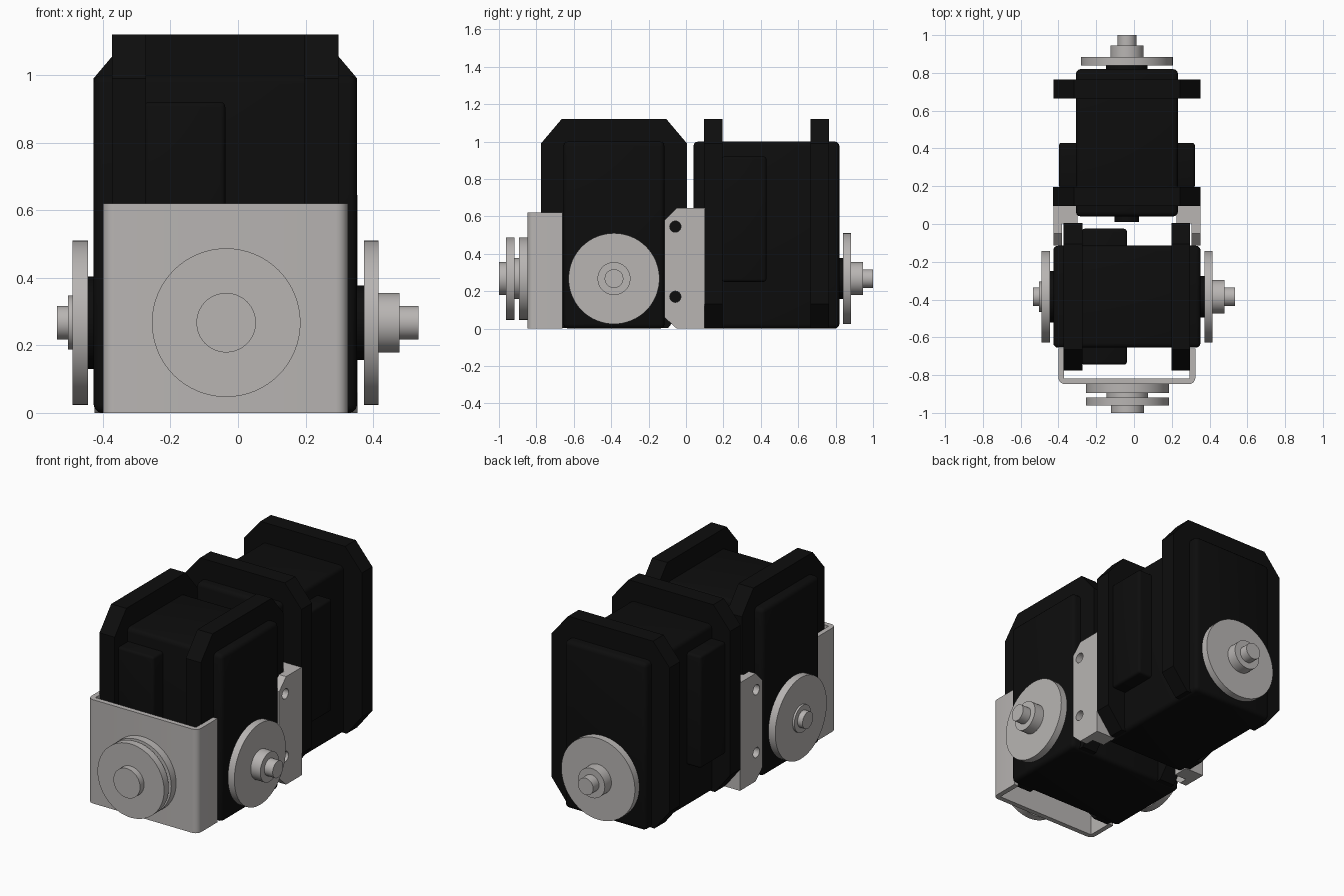
import bpy, bmesh, math
from mathutils import Matrix, Vector

if "Cube" in bpy.data.objects:
    bpy.data.objects.remove(bpy.data.objects["Cube"])


def material(name, rgb):
    m = bpy.data.materials.new(name)
    m.use_nodes = True
    m.diffuse_color = (*rgb, 1)
    m.node_tree.nodes["Principled BSDF"].inputs["Base Color"].default_value = (*rgb, 1)
    return m


BLACK = material("black_plastic", (0.004, 0.004, 0.004))
GREY = material("grey_metal", (0.48, 0.46, 0.45))


def finish(name, bm, mat, matrix=Matrix(), smooth=True):
    bmesh.ops.recalc_face_normals(bm, faces=bm.faces)
    me = bpy.data.meshes.new(name)
    bm.to_mesh(me)
    bm.free()
    me.transform(matrix)
    me.materials.append(mat)
    ob = bpy.data.objects.new(name, me)
    bpy.context.collection.objects.link(ob)
    if smooth:
        bpy.ops.object.select_all(action='DESELECT')
        ob.select_set(True)
        bpy.context.view_layer.objects.active = ob
        bpy.ops.object.shade_smooth_by_angle(angle=math.radians(35))
    return ob


def box(name, lo, hi, mat, matrix=Matrix(), bevel=0):
    bm = bmesh.new()
    bmesh.ops.create_cube(bm, size=1)
    for v in bm.verts:
        v.co = Vector([(a + b) / 2 + c * (b - a) for a, b, c in zip(lo, hi, v.co)])
    if bevel:
        bmesh.ops.bevel(bm, geom=bm.edges[:], offset=bevel, segments=3,
                        profile=0.5, affect='EDGES')
    return finish(name, bm, mat, matrix, bool(bevel))


def extrude(name, points, axis, start, end, mat, matrix=Matrix()):
    """Closed outline pushed along x (outline in y, z) or z (outline in x, y)."""
    bm = bmesh.new()
    place = (lambda p: (start, p[0], p[1])) if axis == 'x' else (lambda p: (p[0], p[1], start))
    face = bm.faces.new([bm.verts.new(place(p)) for p in points])
    new = bmesh.ops.extrude_face_region(bm, geom=[face])["geom"]
    step = Vector((1, 0, 0) if axis == 'x' else (0, 0, 1)) * (end - start)
    bmesh.ops.translate(bm, vec=step, verts=[g for g in new if isinstance(g, bmesh.types.BMVert)])
    return finish(name, bm, mat, matrix)


def lathe(name, profile, mat, matrix=Matrix()):
    """Stepped round part along local x at shaft height; profile is (x, radius)."""
    bm = bmesh.new()
    pts = [(profile[0][0], 0)] + profile + [(profile[-1][0], 0)]
    vs = [bm.verts.new((x, r, 0)) for x, r in pts]
    es = [bm.edges.new(p) for p in zip(vs, vs[1:])]
    bmesh.ops.spin(bm, geom=vs + es, cent=(0, 0, 0), axis=(1, 0, 0),
                   angle=math.tau, steps=64)
    bmesh.ops.remove_doubles(bm, verts=bm.verts, dist=1e-5)
    return finish(name, bm, mat, matrix @ Matrix.Translation((0, 0, SHAFT_Z)))


SHAFT_Z = 0.267
FRONT = Matrix.Translation((-0.0375, -0.385, 0))
REAR = Matrix.Translation((-0.0375, 0.43, 0)) @ Matrix.Rotation(math.pi / 2, 4, 'Z')

# Outline of the mounting flange around each servo case
FLANGE = [(-.39, .13), (-.29, .004), (.29, .004), (.39, .13),
          (.39, .99), (.28, 1.12), (-.28, 1.12), (-.39, .99)]


def servo(prefix, m):
    # Case, two flanges, connector housing
    box(prefix + "_case", (-.39, -.27, 0), (.39, .27, 1.0), BLACK, m, 0.025)
    extrude(prefix + "_flange_inner", FLANGE, 'x', -.335, -.235, BLACK, m)
    extrude(prefix + "_flange_outer", FLANGE, 'x', .235, .335, BLACK, m)
    box(prefix + "_connector_housing", (-.24, -.36, .25), (0, .36, .92), BLACK, m, 0.015)
    # Output boss and horn
    lathe(prefix + "_output_boss", [(.37, .11), (.412, .11)], BLACK, m)
    lathe(prefix + "_output_horn",
          [(.41, .243), (.453, .243), (.453, .088), (.516, .088),
           (.516, .05), (.571, .05)], GREY, m)


servo("front_servo", FRONT)
servo("rear_servo", REAR)

# Idler side of the front servo
lathe("idler_boss", [(-.408, .137), (-.37, .137)], BLACK, FRONT)
lathe("idler_horn", [(-.498, .05), (-.465, .05), (-.465, .08), (-.453, .08),
                     (-.453, .243), (-.407, .243)], GREY, FRONT)
lathe("rear_servo_idler_boss", [(-.42, .065), (-.37, .065)], BLACK, REAR)

# U-shaped front bracket, rounded at the two front corners
XL, XR, YF, YB, T = -.40, .325, -.848, -.66, .03


def arc(cx, cy, r, a0, a1, n=5):
    return [(cx + r * math.cos(math.radians(a0 + (a1 - a0) * i / n)),
             cy + r * math.sin(math.radians(a0 + (a1 - a0) * i / n))) for i in range(n + 1)]


R = 0.035
outline = [(XL, YB)] + arc(XL + R, YF + R, R, 180, 270) + arc(XR - R, YF + R, R, 270, 360)
outline += [(XR, YB), (XR - T, YB), (XR - T, YF + T), (XL + T, YF + T), (XL + T, YB)]
extrude("front_bracket", outline, 'z', 0, .62, GREY)

# Double wheel on the front bracket
WHEEL = Matrix.Translation((-0.035, 0, 0)) @ Matrix.Rotation(math.pi / 2, 4, 'Z')
lathe("front_wheel", [(-1.0, .088), (-.962, .088), (-.962, .22), (-.918, .22), (-.918, .11),
                      (-.894, .11), (-.894, .22), (-.84, .22)], GREY, WHEEL)

# Side brackets joining the two servos, each with two screw holes
PLATE = [(-.115, .06), (-.05, 0), (.098, 0), (.098, .645), (-.05, .645), (-.115, .58)]


def drill(ob, y, z):
    bm = bmesh.new()
    bmesh.ops.create_cone(bm, cap_ends=True, segments=24, radius1=.03, radius2=.03, depth=.3)
    x = sum(v.co.x for v in ob.data.vertices) / len(ob.data.vertices)
    cutter = finish("hole_cutter", bm, GREY,
                    Matrix.Translation((x, y, z)) @ Matrix.Rotation(math.pi / 2, 4, 'Y'), False)
    cutter.hide_render = True
    mod = ob.modifiers.new("hole", 'BOOLEAN')
    mod.operation = 'DIFFERENCE'
    mod.object = cutter
    bpy.context.view_layer.objects.active = ob
    bpy.ops.object.modifier_apply(modifier=mod.name)
    bpy.data.objects.remove(cutter)


for side, outer, mid, inner in (("left", .353, .305, .225), ("right", -.425, -.38, -.30)):
    plate = extrude(side + "_joining_plate", PLATE, 'x', outer, mid, GREY)
    for z in (.17, .545):
        drill(plate, -.057, z)
    box(side + "_joining_foot", (min(mid, inner), 0.002, 0), (max(mid, inner), .098, .645), GREY)
